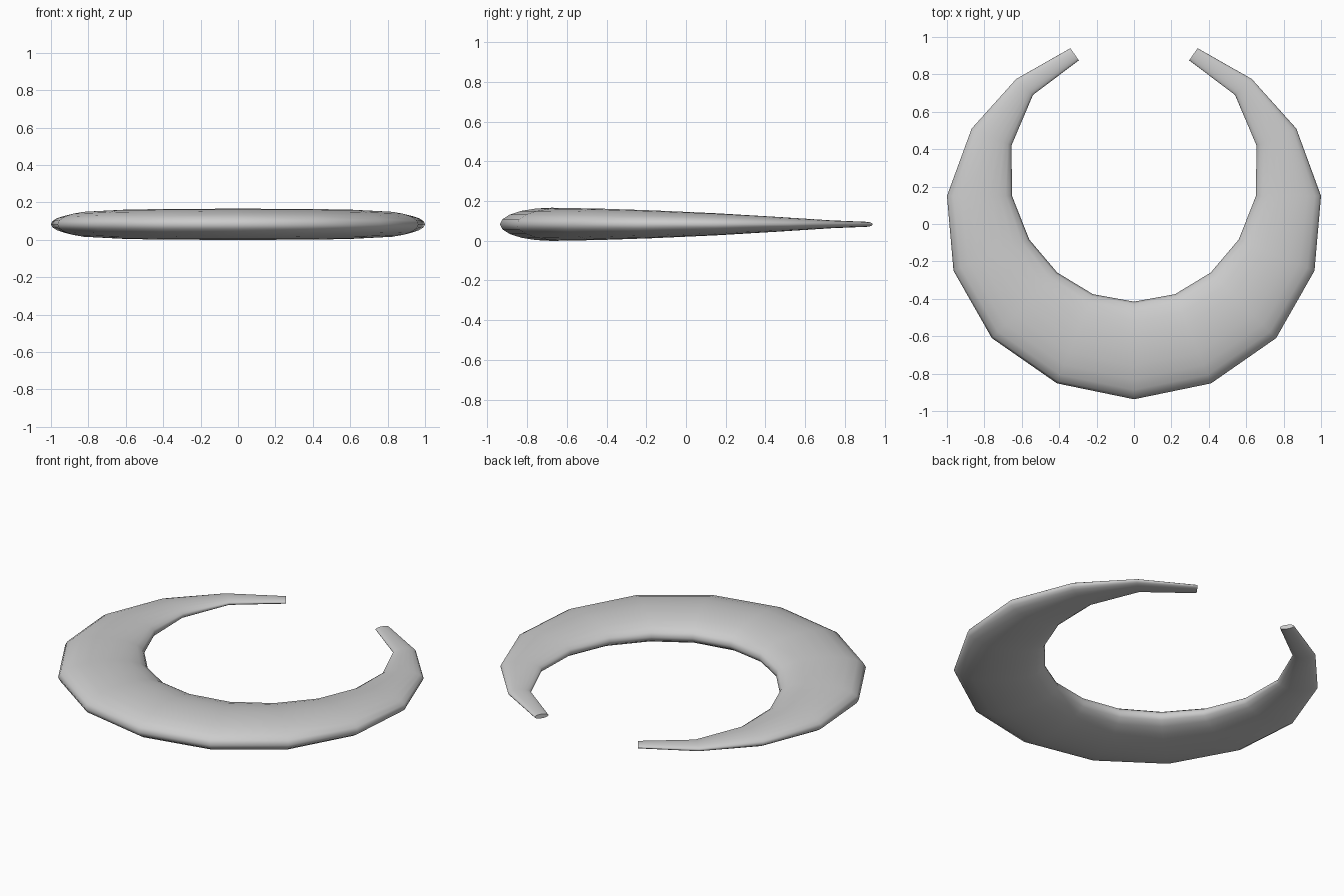
import bpy, bmesh, math
from mathutils import Vector

if "Cube" in bpy.data.objects:
    bpy.data.objects.remove(bpy.data.objects["Cube"])

SIDES = 20
HALF_HEIGHT = 0.16    # section half height per unit of section width
MID_Z = 0.083

# outer and inner edge points of each cross-section, from right tip to the middle
half = [((0.34, 0.94), (0.295, 0.875)), ((0.63, 0.775), (0.54, 0.69)),
        ((0.868, 0.51), (0.655, 0.42)), ((1.0, 0.15), (0.652, 0.15)),
        ((0.965, -0.25), (0.56, -0.083)), ((0.76, -0.61), (0.41, -0.26)),
        ((0.412, -0.852), (0.22, -0.375)), ((0.0, -0.937), (0.0, -0.415))]
mirrored = [((-o[0], o[1]), (-i[0], i[1])) for o, i in reversed(half[:-1])]

# crescent: flattened elliptical sections swept round the arc
bm = bmesh.new()
rings = []
for outer, inner in half + mirrored:
    o, i = Vector((*outer, MID_Z)), Vector((*inner, MID_Z))
    mid, arm = (o + i) / 2, (o - i) / 2
    height = Vector((0, 0, (o - i).length * HALF_HEIGHT))
    angles = [2 * math.pi * k / SIDES for k in range(SIDES)]
    rings.append([bm.verts.new(mid + arm * math.cos(a) + height * math.sin(a)) for a in angles])

for a, b in zip(rings, rings[1:]):
    for k in range(SIDES):
        n = (k + 1) % SIDES
        bm.faces.new((a[k], a[n], b[n], b[k]))

# flat tip caps
bm.faces.new(rings[0])
bm.faces.new(rings[-1])
bmesh.ops.recalc_face_normals(bm, faces=bm.faces)

mesh = bpy.data.meshes.new("crescent")
bm.to_mesh(mesh)
bm.free()
crescent = bpy.data.objects.new("crescent", mesh)
bpy.context.collection.objects.link(crescent)
bpy.context.view_layer.objects.active = crescent
crescent.select_set(True)
bpy.ops.object.shade_smooth_by_angle(angle=math.radians(70))
